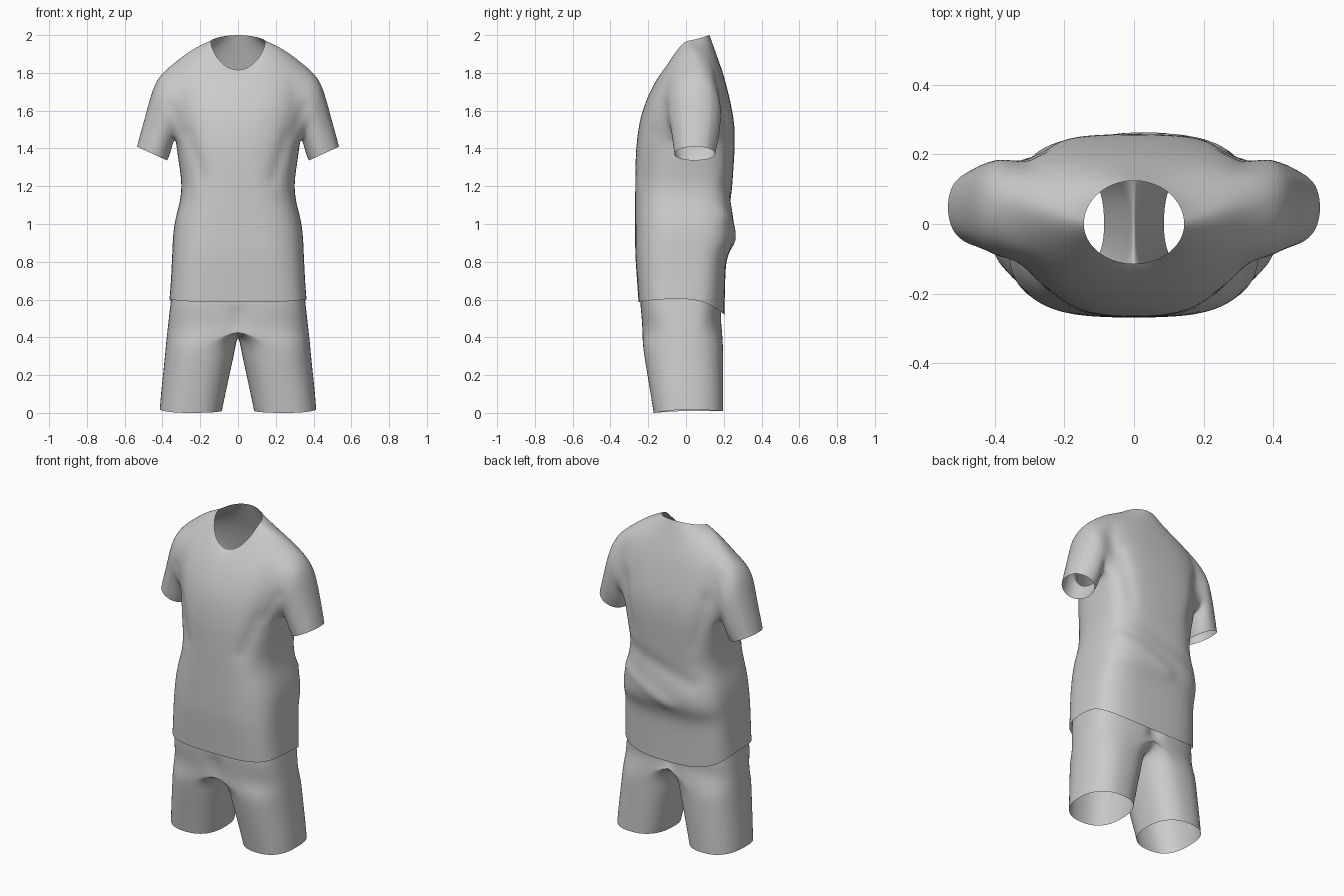
import bpy, bmesh, math
from mathutils import Vector

if "Cube" in bpy.data.objects:
    bpy.data.objects.remove(bpy.data.objects["Cube"])

fabric = bpy.data.materials.new("light_grey_fabric")
fabric.use_nodes = True
grey = (0.6, 0.6, 0.6, 1)
fabric.diffuse_color = grey
fabric.node_tree.nodes["Principled BSDF"].inputs["Base Color"].default_value = grey

SEGMENTS = 32
ARM_COLUMNS = range(-3, 3)
ARM_ROWS = range(3, 7)


def ring_point(i, x_mid, x_out, x_in, y_mid, y_front, y_back, heights, squares):
    """Point on a rounded ring; heights are front, outer side, back, inner side.
    Squares give how boxy the front and back halves are."""
    angle = math.tau * i / SEGMENTS
    c, s = math.cos(angle), math.sin(angle)
    c = 0 if abs(c) < 1e-6 else c
    z_front, z_out, z_back, z_in = heights
    z_side = z_out if c >= 0 else z_in
    z_end = z_back if s > 0 else z_front
    x_end = x_out if c > 0 else x_in
    y_end = y_back if s > 0 else y_front
    bend = 2 / squares[s > 0]
    return Vector((x_mid + (x_end - x_mid) * abs(c) ** bend,
                   y_mid + (y_end - y_mid) * abs(s) ** bend,
                   z_side + (z_end - z_side) * abs(s) ** 1.3))


def skin(bm, upper, lower, closed=True):
    """Quads between two rows of vertices."""
    count = len(upper)
    faces = []
    for i in range(count if closed else count - 1):
        j = (i + 1) % count
        faces.append(bm.faces.new((lower[i], lower[j], upper[j], upper[i])))
    return faces


def finish(name, bm, mirror=False):
    """Turn a cage into a smooth object with baked subdivision."""
    bmesh.ops.recalc_face_normals(bm, faces=bm.faces)
    mesh = bpy.data.meshes.new(name + "_cage")
    bm.to_mesh(mesh)
    bm.free()
    obj = bpy.data.objects.new(name, mesh)
    bpy.context.collection.objects.link(obj)
    if mirror:
        mod = obj.modifiers.new("mirror", "MIRROR")
        mod.use_clip = True
    mod = obj.modifiers.new("smooth", "SUBSURF")
    mod.levels = mod.render_levels = 2
    graph = bpy.context.evaluated_depsgraph_get()
    obj.data = bpy.data.meshes.new_from_object(obj.evaluated_get(graph))
    obj.modifiers.clear()
    obj.data.materials.clear()
    obj.data.materials.append(fabric)
    for poly in obj.data.polygons:
        poly.use_smooth = True
    return obj


def fold(obj, start, end, width, height):
    """Raise or sink a soft crease along a line on the cloth."""
    a, b = Vector(start), Vector(end)
    line = b - a
    moves = []
    for v in obj.data.vertices:
        t = (v.co - a).dot(line) / line.length_squared
        near = a + line * min(max(t, 0), 1)
        gap = (v.co - near).length
        if gap < width * 3:
            moves.append((v, v.normal * height * math.exp(-(gap / width) ** 2)))
    for v, move in moves:
        v.co += move


# Shirt: collar and shoulders (half width, mid, front, back, z front, side, back)
shoulders = [
    (.145, 0, -.115, .125, 1.815, 1.968, 2.0),
    (.19, .01, -.135, .143, 1.795, 1.952, 1.95),
    (.255, .03, -.162, .168, 1.755, 1.92, 1.88),
    (.335, .05, -.196, .2, 1.69, 1.86, 1.79),
    (.365, .05, -.228, .226, 1.61, 1.74, 1.69),
    (.355, .04, -.247, .246, 1.54, 1.62, 1.6),
    (.345, .03, -.258, .258, 1.47, 1.53, 1.52),
    (.33, .02, -.265, .26, 1.4, 1.45, 1.43),
]
# Shirt: body down to the hem (z, half width, front, back)
body = [
    (1.34, .318, -.268, .255), (1.22, .297, -.27, .247), (1.12, .306, -.27, .24),
    (1.02, .336, -.27, .252), (.93, .346, -.27, .26), (.87, .348, -.27, .24),
    (.81, .351, -.268, .212), (.7, .356, -.26, .208),
]
bm = bmesh.new()
rows = []
for row, (half, mid, front, back, zf, zs, zb) in enumerate(shoulders):
    squares = (2 + .07 * row, 2 + .18 * row)
    rows.append([bm.verts.new(ring_point(i, 0, half, -half, mid, front, back,
                 (zf, zs, zb, zs), squares)) for i in range(SEGMENTS)])
for row, (z, half, front, back) in enumerate(body):
    squares = (2.5 + .15 * row, 3.3)
    rows.append([bm.verts.new(ring_point(i, 0, half, -half, 0, front, back,
                 (z,) * 4, squares)) for i in range(SEGMENTS)])
rows.append([bm.verts.new(ring_point(i, 0, .364, -.364, 0, -.252, .204,
             (.587, .605, .52, .605), (3.6, 3))) for i in range(SEGMENTS)])
grid = [skin(bm, up, low) for up, low in zip(rows, rows[1:])]

# Sleeves: (top x, top z, bottom x, bottom z, front y, back y)
sleeve_rings = [
    (.422, 1.79, .338, 1.435, -.105, .193),
    (.461, 1.69, .346, 1.41, -.09, .187),
    (.492, 1.57, .353, 1.385, -.08, .18),
    (.518, 1.48, .362, 1.355, -.072, .168),
    (.536, 1.41, .372, 1.335, -.066, .158),
]
for side in (1, -1):
    def column(i):
        return i % SEGMENTS if side > 0 else (SEGMENTS // 2 - i) % SEGMENTS
    first, last = ARM_COLUMNS[0], ARM_COLUMNS[-1] + 1
    top, low = ARM_ROWS[0], ARM_ROWS[-1] + 1
    path = [(low, i) for i in range(first, last)]
    path += [(r, last) for r in range(low, top, -1)]
    path += [(top, i) for i in range(last, first, -1)]
    path += [(r, first) for r in range(top, low)]
    loop = [rows[r][column(i)] for r, i in path]
    hole = []
    for r in ARM_ROWS:
        for i in ARM_COLUMNS:
            hole.append(grid[r][column(i) if side > 0 else column(i + 1)])
    bmesh.ops.delete(bm, geom=hole, context="FACES")
    ys = [v.co.y for v in loop]
    zs = [v.co.z for v in loop]
    y_mid, z_mid = (max(ys) + min(ys)) / 2, (max(zs) + min(zs)) / 2
    y_half, z_half = (max(ys) - min(ys)) / 2, (max(zs) - min(zs)) / 2
    angles = [math.atan2((v.co.z - z_mid) / z_half, (v.co.y - y_mid) / y_half) for v in loop]
    previous = loop
    for tx, tz, bx, bz, front, back in sleeve_rings:
        current = []
        for angle in angles:
            c, s = math.cos(angle), math.sin(angle)
            current.append(bm.verts.new((side * ((tx + bx) / 2 + s * (tx - bx) / 2),
                                         (front + back) / 2 + c * (back - front) / 2,
                                         (tz + bz) / 2 + s * (tz - bz) / 2)))
        skin(bm, previous, current)
        previous = current
shirt = finish("shirt", bm)

# Cloth folds around the armpits and waist
for side in (1, -1):
    fold(shirt, (side * .28, -.2, 1.48), (side * .2, -.25, 1.25), .045, -.01)
    fold(shirt, (side * .36, -.12, 1.62), (side * .31, -.17, 1.47), .03, -.008)
    fold(shirt, (side * .28, .21, 1.6), (side * .22, .25, 1.3), .04, -.008)
fold(shirt, (.3, .2, 1.06), (-.05, .26, .9), .035, .01)
fold(shirt, (.25, .22, 1.2), (-.2, .24, 1.06), .045, -.008)

# Shorts legs: (z, centre, outer, inner, front, back)
legs = [
    (0, .25, .415, .085, -.172, .197), (.1, .235, .407, .064, -.188, .197),
    (.2, .215, .396, .043, -.205, .197), (.29, .198, .387, .022, -.22, .197),
    (.37, .18, .38, .008, -.231, .196),
]
bm = bmesh.new()
rows = [[bm.verts.new(ring_point(i, mid, out, inner, 0, front, back,
         (z, z + .018, z + .01, z + .01), (2.4, 2.4))) for i in range(SEGMENTS)]
        for z, mid, out, inner, front, back in legs]
rows.append([bm.verts.new(ring_point(i, 0, .373, 0, 0, -.232, .185,
             (.45, .45, .5, .395), (2.9, 2.7))) for i in range(SEGMENTS)])
for low, up in zip(rows, rows[1:]):
    skin(bm, up, low)

# Shorts seat and waist, outer half only
quarter = SEGMENTS // 4
previous = [rows[-1][i] for i in range(-quarter, quarter + 1)]
for z, out, front, back in [(.54, .363, -.241, .19), (.6, .356, -.244, .192),
                            (.66, .348, -.244, .192)]:
    current = [bm.verts.new(ring_point(i, 0, out, -out, 0, front, back, (z,) * 4, (3.3, 2.9)))
               for i in range(-quarter, quarter + 1)]
    skin(bm, current, previous, closed=False)
    previous = current
shorts = finish("shorts", bm, mirror=True)

# Crease at the front and back of the seat
fold(shorts, (0, -.24, .52), (0, -.235, .47), .04, -.012)
fold(shorts, (0, .19, .56), (0, .19, .5), .04, -.025)
